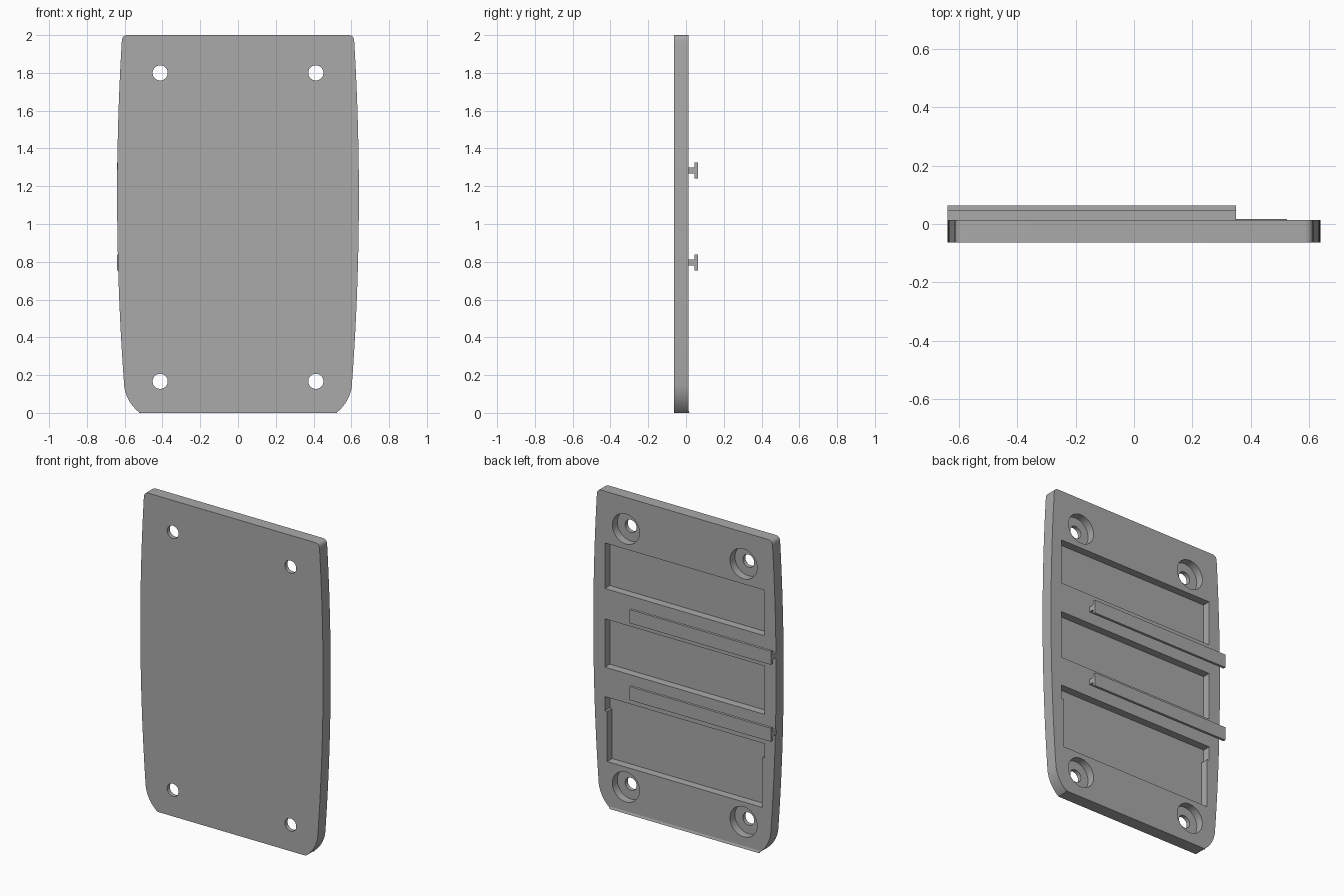
import bpy, bmesh

cube = bpy.data.objects.get("Cube")
if cube:
    bpy.data.objects.remove(cube)

FRONT, BACK, RAIL_BACK = -0.063, 0.013, 0.063
POCKET_FLOOR = BACK - 0.05

grey = bpy.data.materials.new("matte grey")
grey.use_nodes = True
grey.diffuse_color = (0.4, 0.4, 0.4, 1)
grey.node_tree.nodes["Principled BSDF"].inputs["Base Color"].default_value = (0.4, 0.4, 0.4, 1)


def prism(name, points, vector):
    """Extrude a closed loop of 3D points along a vector."""
    bm = bmesh.new()
    face = bm.faces.new([bm.verts.new(p) for p in points])
    extruded = bmesh.ops.extrude_face_region(bm, geom=[face])["geom"]
    verts = [g for g in extruded if isinstance(g, bmesh.types.BMVert)]
    bmesh.ops.translate(bm, vec=vector, verts=verts)
    bmesh.ops.recalc_face_normals(bm, faces=bm.faces)
    mesh = bpy.data.meshes.new(name)
    bm.to_mesh(mesh)
    bm.free()
    obj = bpy.data.objects.new(name, mesh)
    mesh.materials.append(grey)
    bpy.context.collection.objects.link(obj)
    return obj


def cut(target, cutter):
    """Subtract a cutter and remove it."""
    cutter.hide_render = True
    mod = target.modifiers.new("cut", 'BOOLEAN')
    mod.operation = 'DIFFERENCE'
    mod.solver = 'EXACT'
    mod.object = cutter
    bpy.context.view_layer.objects.active = target
    bpy.ops.object.modifier_apply(modifier=mod.name)
    bpy.data.objects.remove(cutter)


def cut_cylinder(target, x, z, radius, y0, y1):
    bpy.ops.mesh.primitive_cylinder_add(vertices=48, radius=radius, depth=y1 - y0,
                                        location=(x, (y0 + y1) / 2, z),
                                        rotation=(1.5707963, 0, 0))
    cut(target, bpy.context.object)


def curve(a, b, c, steps):
    """Points on a quadratic curve from a to c."""
    ts = [i / steps for i in range(steps + 1)]
    return [tuple((1 - t) ** 2 * p + 2 * t * (1 - t) * q + t * t * r
                  for p, q, r in zip(a, b, c)) for t in ts]


def side_x(z):
    return 0.64 - 0.037 * (z - 1.15) ** 2


# Plate with bowed sides, tight top corners and broad lower corners
low, high = 0.14, 1.965
half = curve((0.52, 0), (0.59, 0.055), (side_x(low), low), 10)
half += [(side_x(z), z) for z in (low + (high - low) * i / 24 for i in range(1, 24))]
half += curve((side_x(high), high), (0.615, 2), (0.585, 2), 6)
outline = half + [(-x, z) for x, z in reversed(half)]
plate = prism("plate", [(x, FRONT, z) for x, z in outline], (0, BACK - FRONT, 0))

# Recessed pockets in the back
pockets = [
    [(0.559, 1.672), (0.559, 1.384)],
    [(0.559, 1.192), (0.559, 0.886)],
    [(0.559, 0.70), (0.559, 0.61), (0.543, 0.61), (0.543, 0.293)],
]
for side in pockets:
    loop = side + [(-x, z) for x, z in reversed(side)]
    cut(plate, prism("pocket_cutter", [(x, POCKET_FLOOR, z) for x, z in loop], (0, 0.1, 0)))

# Counterbored screw holes
for x in (-0.412, 0.412):
    for z in (0.167, 1.80):
        cut_cylinder(plate, x, z, 0.095, BACK - 0.05, 0.1)
        cut_cylinder(plate, x, z, 0.04, -0.2, 0.1)

# T-shaped rails across the back
for name, z in (("lower_rail", 0.796), ("upper_rail", 1.283)):
    half_t = [(BACK - 0.002, 0.016), (0.046, 0.016), (0.046, 0.043), (RAIL_BACK, 0.043)]
    section = half_t + [(y, -h) for y, h in reversed(half_t)]
    prism(name, [(-0.64, y, z + h) for y, h in section], (0.99, 0, 0))

# Slim sloped lip along the bottom back edge
prism("bottom_lip", [(-0.525, BACK - 0.002, 0), (-0.525, BACK + 0.005, 0),
                     (-0.525, BACK - 0.002, 0.02)], (1.05, 0, 0))

# Smooth the rounded sides while keeping edges crisp
bpy.ops.object.select_all(action='DESELECT')
plate.select_set(True)
bpy.context.view_layer.objects.active = plate
bpy.ops.object.shade_smooth_by_angle(angle=0.5)
